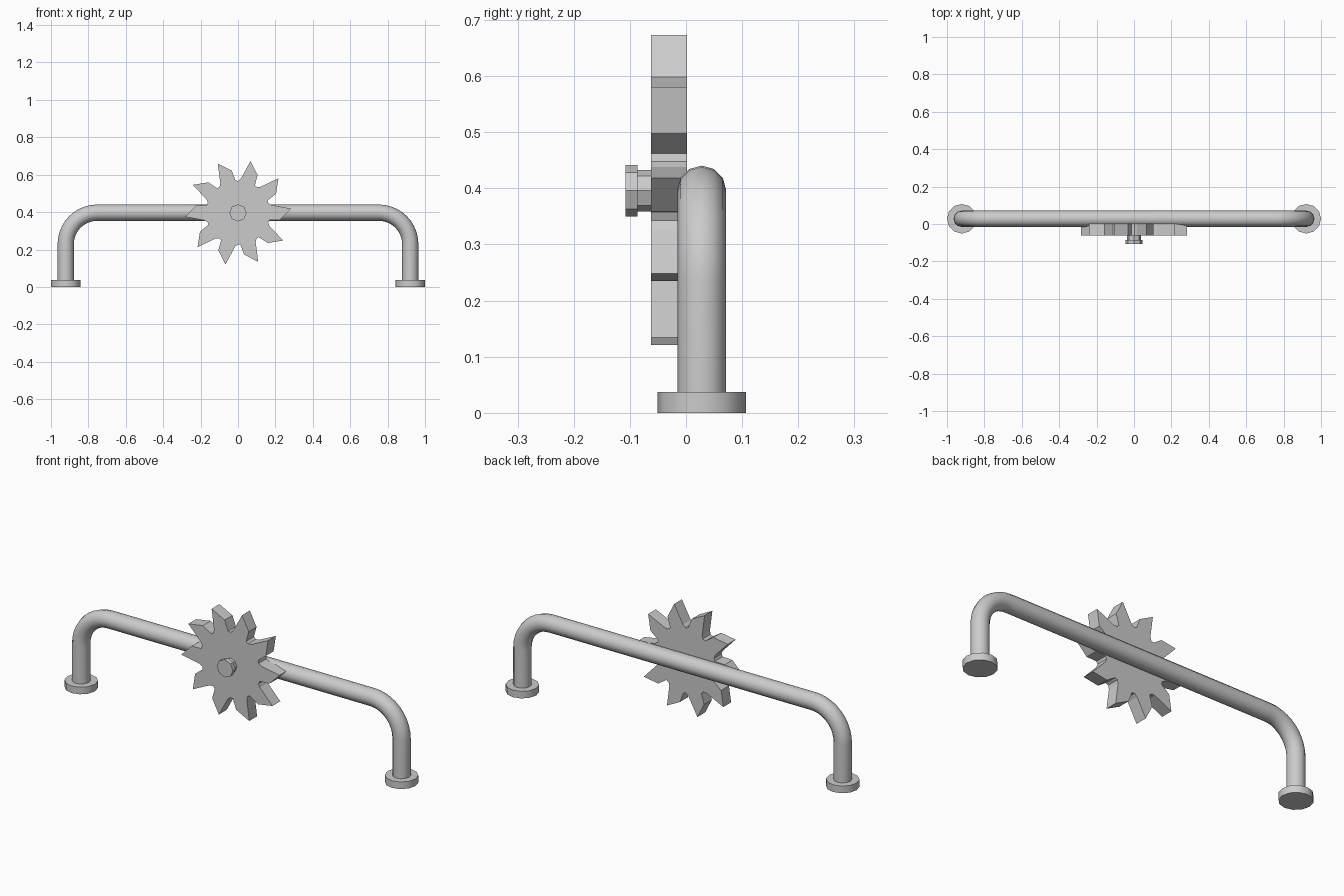
import bpy, bmesh
from math import cos, sin, radians, pi
from mathutils import Matrix, Vector

cube = bpy.data.objects.get("Cube")
if cube:
    bpy.data.objects.remove(cube, do_unlink=True)

BAR_Y, BAR_Z, LEG_X = 0.028, 0.397, 0.921

steel = bpy.data.materials.new("light_grey_steel")
steel.use_nodes = True
steel.diffuse_color = (0.6, 0.6, 0.6, 1)
steel.node_tree.nodes["Principled BSDF"].inputs["Base Color"].default_value = (0.6, 0.6, 0.6, 1)


def smooth(obj):
    bpy.ops.object.select_all(action='DESELECT')
    obj.select_set(True)
    bpy.context.view_layer.objects.active = obj
    bpy.ops.object.shade_smooth_by_angle(angle=radians(35))


def add_mesh(name, bm):
    bmesh.ops.recalc_face_normals(bm, faces=bm.faces)
    mesh = bpy.data.meshes.new(name)
    bm.to_mesh(mesh)
    bm.free()
    mesh.materials.append(steel)
    obj = bpy.data.objects.new(name, mesh)
    bpy.context.collection.objects.link(obj)
    return obj


def add_cylinder(name, radius, depth, sides, matrix):
    bm = bmesh.new()
    bmesh.ops.create_cone(bm, cap_ends=True, segments=sides, radius1=radius,
                          radius2=radius, depth=depth, matrix=matrix)
    return add_mesh(name, bm)


# Bent tube: two legs joined by a straight bar through rounded corners
bend, steps = 0.168, 10
half = [(LEG_X, 0.02)]
for i in range(steps + 1):
    a = pi / 2 * i / steps
    half.append((LEG_X - bend + bend * cos(a), BAR_Z - bend + bend * sin(a)))
path = half + [(-x, z) for x, z in reversed(half)]
curve = bpy.data.curves.new("bent_tube", 'CURVE')
curve.dimensions = '3D'
curve.bevel_depth = 0.0435
curve.bevel_resolution = 4
curve.use_fill_caps = True
spline = curve.splines.new('POLY')
spline.points.add(len(path) - 1)
for point, (x, z) in zip(spline.points, path):
    point.co = (x, BAR_Y, z, 1)
curve.materials.append(steel)
tube = bpy.data.objects.new("bent_tube", curve)
bpy.context.collection.objects.link(tube)
bpy.ops.object.select_all(action='DESELECT')
tube.select_set(True)
bpy.context.view_layer.objects.active = tube
bpy.ops.object.convert(target='MESH')
smooth(bpy.context.view_layer.objects.active)

# Round feet
for side, sign in (("left", 1), ("right", -1)):
    foot = add_cylinder(side + "_foot", 0.079, 0.037, 12,
                        Matrix.Translation((sign * LEG_X, BAR_Y, 0.0185)))
    smooth(foot)

# Toothed wheel: one tooth as (radius, angle), repeated ten times
tooth = [(0.184, 8.5), (0.284, 0), (0.227, -14), (0.172, -18), (0.17, -23)]
bm = bmesh.new()
outline = []
for k in range(10):
    for r, a in tooth:
        t = radians(4.4 - 36 * k + a)
        outline.append(bm.verts.new((r * cos(t), -0.062, BAR_Z + r * sin(t))))
face = bm.faces.new(outline)
back = bmesh.ops.extrude_face_region(bm, geom=[face], use_keep_orig=True)
bmesh.ops.translate(bm, vec=Vector((0, 0.064, 0)),
                    verts=[v for v in back["geom"] if isinstance(v, bmesh.types.BMVert)])
add_mesh("toothed_wheel", bm)

# Hub bolt at the front of the wheel
turn = Matrix.Rotation(pi / 2, 4, 'X')
for name, radius, y0, y1 in (("bolt_shank", 0.037, -0.087, 0.0),
                             ("bolt_head", 0.046, -0.108, -0.086)):
    add_cylinder(name, radius, y1 - y0, 8,
                 Matrix.Translation((0, (y0 + y1) / 2, 0.396)) @ turn)
